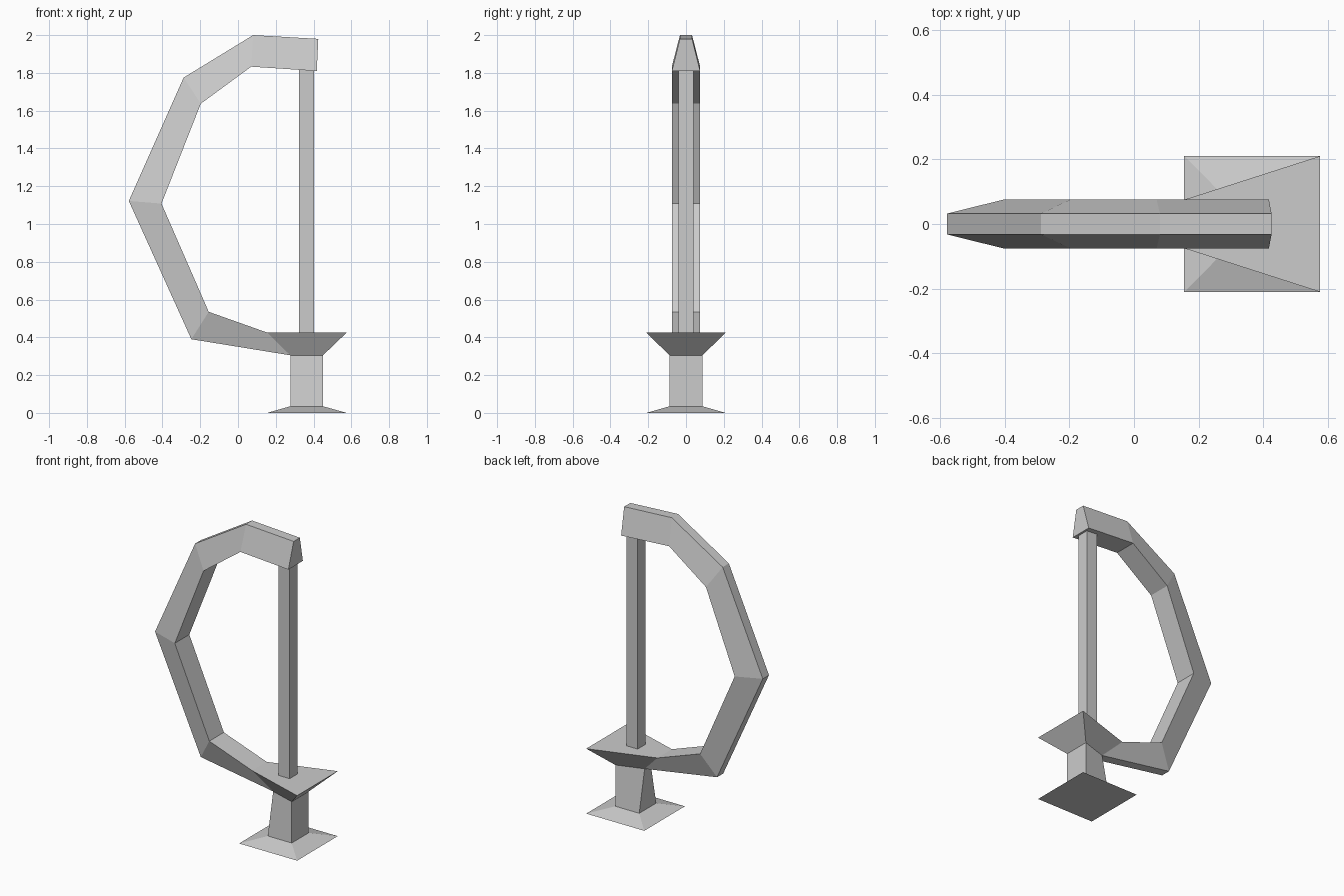
import bpy
import bmesh

cube = bpy.data.objects.get("Cube")
if cube:
    bpy.data.objects.remove(cube)

grey = bpy.data.materials.new("plain_grey")
grey.use_nodes = True
grey.diffuse_color = (0.6, 0.6, 0.6, 1)
grey.node_tree.nodes["Principled BSDF"].inputs["Base Color"].default_value = (0.6, 0.6, 0.6, 1)


def loft(name, rings, cap_start=True, cap_end=True, skip=None):
    """Join four-cornered rings into a flat-sided solid; skip drops faces."""
    bm = bmesh.new()
    loops = [[bm.verts.new(p) for p in ring] for ring in rings]
    for a, b in zip(loops, loops[1:]):
        for i in range(4):
            j = (i + 1) % 4
            bm.faces.new((a[i], a[j], b[j], b[i]))
    if cap_start:
        bm.faces.new(loops[0][::-1])
    if cap_end:
        bm.faces.new(loops[-1])
    bmesh.ops.recalc_face_normals(bm, faces=bm.faces)
    if skip:
        doomed = [f for f in bm.faces if skip(f)]
        bmesh.ops.delete(bm, geom=doomed, context='FACES_ONLY')
    mesh = bpy.data.meshes.new(name)
    bm.to_mesh(mesh)
    bm.free()
    mesh.materials.append(grey)
    obj = bpy.data.objects.new(name, mesh)
    bpy.context.collection.objects.link(obj)
    return obj


def level_ring(z, x0, x1, half0, half1):
    """Horizontal trapezoid with its own half width at each x end."""
    return [(x0, -half0, z), (x1, -half1, z), (x1, half1, z), (x0, half0, z)]


def arm_ring(inner, outer, half_in=0.075, half_out=0.032):
    """Cross-section of the arm, wide inside and narrow outside."""
    (xi, zi), (xo, zo) = inner, outer
    return [(xi, -half_in, zi), (xi, half_in, zi), (xo, half_out, zo), (xo, -half_out, zo)]


# Flared foot, neck and guard; the guard is open where the arm grows out
loft("base_and_guard", [
    level_ring(0, 0.155, 0.575, 0.21, 0.21),
    level_ring(0.035, 0.277, 0.45, 0.0875, 0.0875),
    level_ring(0.305, 0.277, 0.45, 0.032, 0.0875),
    level_ring(0.425, 0.155, 0.575, 0.075, 0.21),
], skip=lambda f: f.normal.x < -0.3 and abs(f.normal.y) < 0.1
    and f.calc_center_median().z > 0.32)

# Curved arm from the guard round to the top: (inner, outer) points
stations = [
    ((0.155, 0.425), (0.277, 0.305)),
    ((-0.155, 0.535), (-0.247, 0.39)),
    ((-0.405, 1.108), (-0.578, 1.122)),
    ((-0.197, 1.637), (-0.288, 1.775)),
    ((0.07, 1.833), (0.08, 2.0)),
    ((0.417, 1.81), (0.425, 1.98)),
]
loft("curved_arm", [arm_ring(*s) for s in stations], cap_start=False)

# Upright rod between the guard and the end of the arm
loft("upright_rod", [level_ring(z, 0.322, 0.402, 0.04, 0.04) for z in (0.42, 1.82)])
